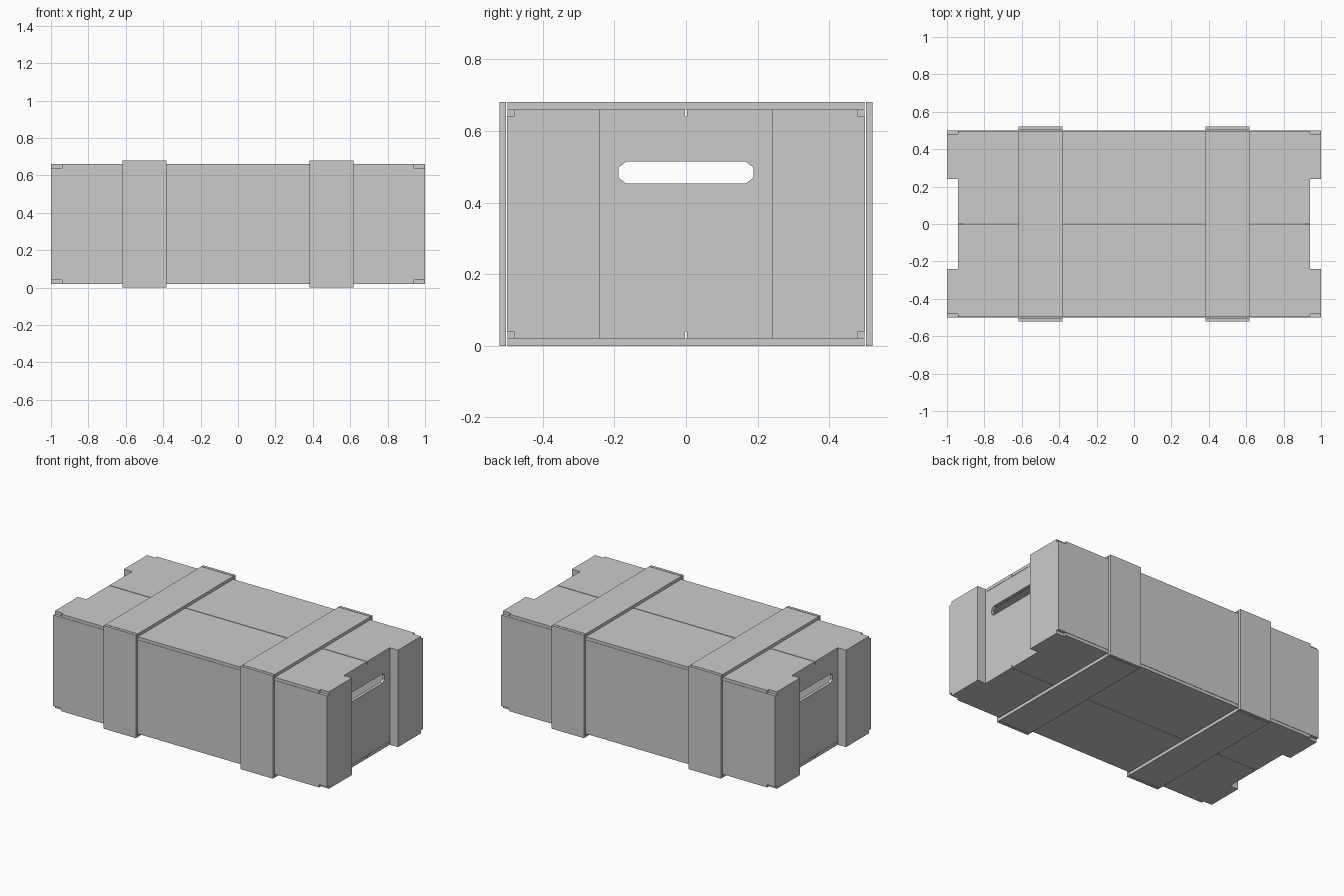
import bpy, bmesh

if "Cube" in bpy.data.objects:
    bpy.data.objects.remove(bpy.data.objects["Cube"])

ZC = 0.34  # mid height of the crate
GAP = 0.0025


def box(name, lo, hi):
    bm = bmesh.new()
    bmesh.ops.create_cube(bm, size=1)
    for v in bm.verts:
        v.co = [(a + b) / 2 + c * (b - a) for a, b, c in zip(lo, hi, v.co)]
    return finish(name, bm)


def finish(name, bm):
    bmesh.ops.recalc_face_normals(bm, faces=bm.faces)
    mesh = bpy.data.meshes.new(name)
    bm.to_mesh(mesh)
    bm.free()
    ob = bpy.data.objects.new(name, mesh)
    bpy.context.collection.objects.link(ob)
    return ob


def end_panel(name, x0, x1):
    # board with an octagonal hand hole, bridged loop to loop
    outer = [(0.48, 0.04), (0.48, 0.64), (-0.48, 0.64), (-0.48, 0.04)]
    hole = [(0.167, 0.453), (0.188, 0.469), (0.188, 0.498), (0.167, 0.514),
            (-0.167, 0.514), (-0.188, 0.498), (-0.188, 0.469), (-0.167, 0.453)]
    bm = bmesh.new()
    rings = [[[bm.verts.new((x, y, z)) for y, z in loop] for loop in (outer, hole)]
             for x in (x0, x1)]
    for o, h in rings:
        for i in range(4):
            bm.faces.new((o[i], o[(i + 1) % 4], h[(2 * i + 2) % 8], h[2 * i + 1]))
            bm.faces.new((o[i], h[2 * i + 1], h[2 * i]))
    for k, n in ((0, 4), (1, 8)):
        a, b = rings[0][k], rings[1][k]
        for i in range(n):
            j = (i + 1) % n
            bm.faces.new((a[i], a[j], b[j], b[i]))
    return finish(name, bm)


for side, s in (("front", -1), ("back", 1)):
    def ybox(name, x0, x1, y0, y1, z0, z1):
        ya, yb = sorted((s * y0, s * y1))
        return box(name, (x0, ya, z0), (x1, yb, z1))

    # long side board
    ybox(side + "_side_board", -1, 1, 0.48, 0.5, 0.04, 0.64)
    # lid and floor boards, split along the middle
    for level, z in (("lid", 0.64), ("floor", 0.02)):
        ybox(f"{level}_board_{side}", -0.94, 0.94, GAP, 0.5 - GAP, z, z + 0.02)
    # corner posts and upright straps
    for end, e in (("left", -1), ("right", 1)):
        xa, xb = sorted((e * 0.94, e))
        ybox(f"{side}_{end}_post", xa, xb, 0.24, 0.48, 0.02, 0.66)
        xa, xb = sorted((e * 0.382, e * 0.618))
        ybox(f"{side}_{end}_strap", xa, xb, 0.502, 0.52, 0, 0.68)

for end, e in (("left", -1), ("right", 1)):
    # end panels with hand holes
    end_panel(end + "_end_panel", e * 0.918, e * 0.938)
    # straps across the lid and floor
    xa, xb = sorted((e * 0.382, e * 0.618))
    for level, z in (("lid", 0.66), ("floor", 0.0)):
        box(f"{end}_{level}_strap", (xa, -0.4985, z), (xb, 0.4985, z + 0.02))
